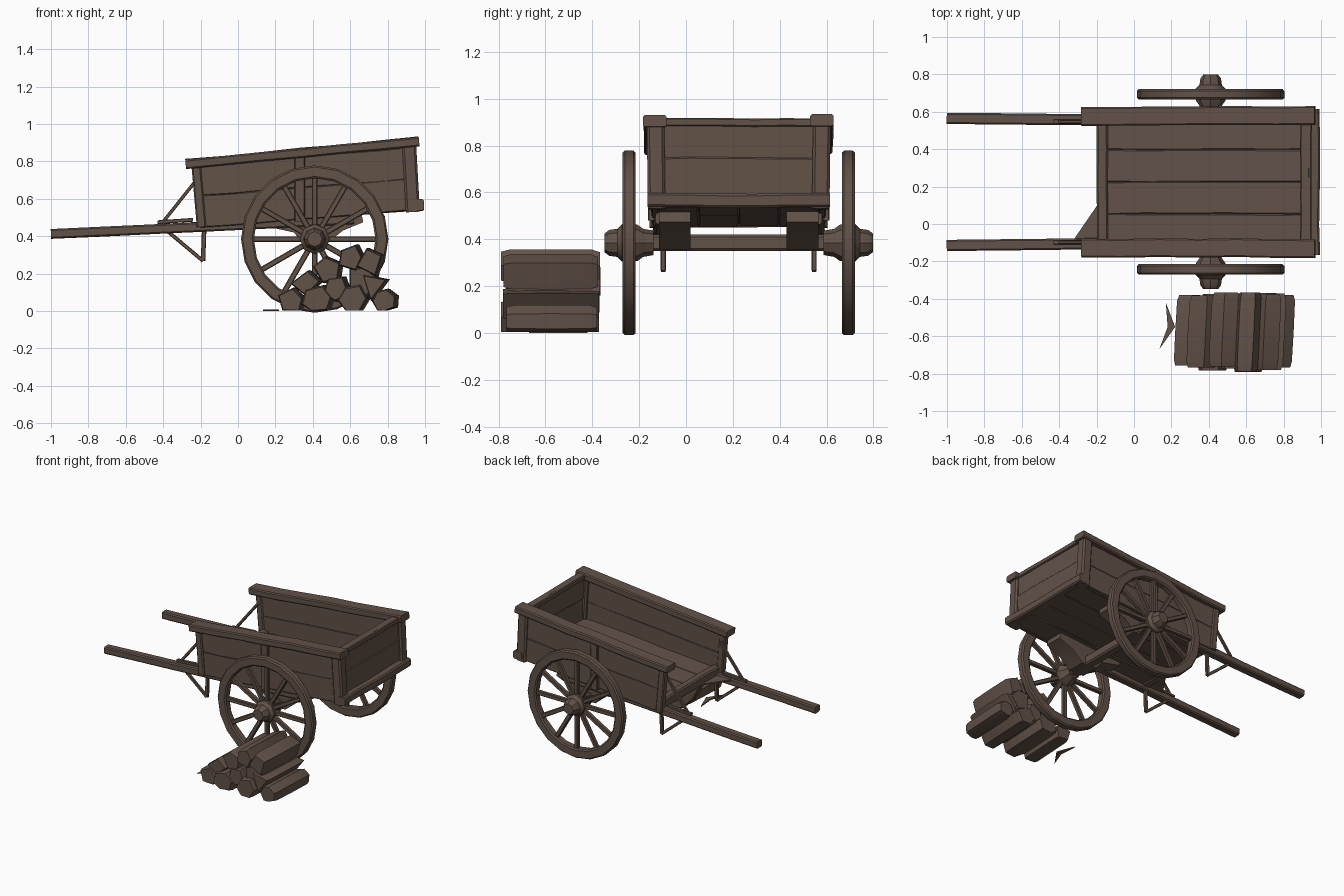
import bpy, bmesh, math, random
from mathutils import Vector

random.seed(4)
cube = bpy.data.objects.get("Cube")
if cube:
    bpy.data.objects.remove(cube, do_unlink=True)

wood = bpy.data.materials.new("weathered brown wood")
wood.use_nodes = True
BROWN = (0.122, 0.084, 0.064, 1)
wood.diffuse_color = BROWN
bsdf = next(n for n in wood.node_tree.nodes if n.type == 'BSDF_PRINCIPLED')
bsdf.inputs["Base Color"].default_value = BROWN
bsdf.inputs["Roughness"].default_value = 0.9
parts = []


def finish(name, bm):
    bmesh.ops.recalc_face_normals(bm, faces=bm.faces)
    mesh = bpy.data.meshes.new(name)
    bm.to_mesh(mesh)
    bm.free()
    mesh.materials.append(wood)
    obj = bpy.data.objects.new(name, mesh)
    bpy.context.collection.objects.link(obj)
    parts.append(obj)
    return obj


def skin(bm, rings, closed=False):
    """Joins rings of points into a tube, capped unless closed."""
    loops = [[bm.verts.new(p) for p in ring] for ring in rings]
    n = len(loops[0])
    pairs = list(zip(loops, loops[1:])) + ([(loops[-1], loops[0])] if closed else [])
    for a, b in pairs:
        for i in range(n):
            j = (i + 1) % n
            bm.faces.new((a[i], a[j], b[j], b[i]))
    if not closed:
        bm.faces.new(loops[0])
        bm.faces.new(loops[-1])


def beam(name, a, b, width, height, wobble=0.0, segs=1, taper=1.0, bm=None):
    """Chamfered timber from a to b, slightly uneven along its length."""
    own = bm is None
    bm = bm or bmesh.new()
    a, b = Vector(a), Vector(b)
    d = (b - a).normalized()
    up = Vector((1, 0, 0)) if abs(d.z) > 0.95 else Vector((0, 0, 1))
    side = up.cross(d).normalized()
    up = d.cross(side)
    rings = []
    for s in range(segs + 1):
        t = s / segs
        k = 1 + (taper - 1) * t
        w, h = width * k / 2, height * k / 2
        c = min(w, h) * 0.3
        shape = [(w, h - c), (w - c, h), (c - w, h), (-w, h - c),
                 (-w, c - h), (c - w, -h), (w - c, -h), (w, c - h)]
        mid = a.lerp(b, t)
        du, dv = (random.uniform(-wobble, wobble) for _ in range(2))
        rings.append([mid + side * (u + du) + up * (v + dv) for u, v in shape])
    skin(bm, rings)
    return finish(name, bm) if own else None


def prism(name, outline, y0, y1):
    """Outline in x and z, extruded along y."""
    bm = bmesh.new()
    skin(bm, [[(x, y, z) for x, z in outline] for y in (y0, y1)])
    return finish(name, bm)


def lathe(name, centre, profile, sides, closed=False):
    """Turned part around the y axis; profile is (radius, y offset)."""
    bm = bmesh.new()
    cx, cy, cz = centre
    rings = [[(cx + r * math.cos(2 * math.pi * i / sides), cy + dy,
               cz + r * math.sin(2 * math.pi * i / sides)) for i in range(sides)]
             for r, dy in profile]
    skin(bm, rings, closed)
    return finish(name, bm)


MID = 0.225          # centre line of the cart
AXLE_X, AXLE_Z = 0.41, 0.385


def bed_z(x):
    return 0.46 + 0.073 * x


def rail_z(x):
    return 0.814 + 0.097 * x


# Wheels, hubs and everything that is mirrored across the cart
for tag, s in (("right", -1), ("left", 1)):
    def y(offset):
        return MID + s * offset

    wheel = (AXLE_X, y(0.468), AXLE_Z)
    lathe(tag + "_wheel_rim", wheel,
          [(0.325, -0.02), (0.335, -0.028), (0.385, -0.028), (0.394, -0.018),
           (0.394, 0.018), (0.385, 0.028), (0.335, 0.028), (0.325, 0.02)], 20, True)
    lathe(tag + "_hub", wheel,
          [(0.052, -s * 0.105), (0.06, -s * 0.06), (0.078, -s * 0.035), (0.08, s * 0.03),
           (0.06, s * 0.05), (0.055, s * 0.085), (0.04, s * 0.105)], 8)
    bm = bmesh.new()
    for i in range(12):
        ang = 2 * math.pi * i / 12
        c, n = math.cos(ang), math.sin(ang)
        beam("", (AXLE_X + c * 0.06, wheel[1], AXLE_Z + n * 0.06),
             (AXLE_X + c * 0.335, wheel[1], AXLE_Z + n * 0.335), 0.03, 0.03, bm=bm)
    finish(tag + "_spokes", bm)

    # Long pulling shaft and the block that carries the axle
    beam(tag + "_shaft", (-1, y(0.338), 0.412), (0.62, y(0.325), 0.49), 0.06, 0.052, 0.002, 6)
    prism(tag + "_axle_block", [(0.14, 0.49), (0.14, 0.455), (0.3, 0.42), (0.35, 0.355),
                                (0.47, 0.355), (0.56, 0.43), (0.67, 0.475), (0.66, 0.52)],
          y(0.205), y(0.34))

    # Side boards, rail and posts
    for row, h in (("lower", 0.087), ("upper", 0.255)):
        beam(f"{tag}_{row}_side_board", (-0.21, y(0.352), bed_z(-0.21) + h),
             (0.95, y(0.357), bed_z(0.95) + h + 0.008), 0.032, 0.172, 0.003, 7)
    beam(tag + "_top_rail", (-0.28, y(0.352), rail_z(-0.28)), (0.968, y(0.355), rail_z(0.968)),
         0.1, 0.05, 0.003, 6)
    beam(tag + "_front_post", (-0.195, y(0.355), 0.45), (-0.225, y(0.355), 0.79), 0.05, 0.05)
    beam(tag + "_rear_post", (0.935, y(0.35), 0.53), (0.915, y(0.355), 0.89), 0.075, 0.075)
    beam(tag + "_middle_post", (0.33, y(0.372), 0.48), (0.33, y(0.375), 0.83), 0.03, 0.055)

    # Prop leg and braces below and above the shaft
    leg = y(0.322)
    foot = (-0.187, leg, 0.268)
    beam(tag + "_prop_leg", (-0.18, leg, 0.46), foot, 0.022, 0.024)
    beam(tag + "_prop_brace", (-0.41, leg, 0.455), foot, 0.02, 0.02)
    beam(tag + "_upper_brace", (-0.41, leg, 0.465), (-0.215, leg, 0.71), 0.02, 0.018)
    beam(tag + "_brace_cleat", (-0.43, leg, 0.475), (-0.24, leg, 0.488), 0.025, 0.02)

# Bed floor planks
for i in range(4):
    yy = MID + (i - 1.5) * 0.172
    beam(f"floor_plank_{i + 1}", (-0.18, yy, bed_z(-0.18) + 0.03),
         (0.95, yy, bed_z(0.95) + 0.03), 0.176, 0.045, 0.003, 5)

# End pieces across the bed
beam("front_sill", (-0.17, MID - 0.35, 0.485), (-0.17, MID + 0.35, 0.485), 0.06, 0.07, 0.003, 4)
beam("rear_sill", (0.958, MID - 0.39, 0.566), (0.958, MID + 0.39, 0.566), 0.07, 0.06, 0.003, 5)
for row, x, z in (("lower", 0.928, 0.66), ("upper", 0.92, 0.825)):
    beam(f"tailgate_{row}_board", (x, MID - 0.35, z), (x, MID + 0.35, z), 0.035, 0.178, 0.003, 5)
beam("tailgate_cap", (0.92, MID - 0.34, 0.9), (0.92, MID + 0.34, 0.9), 0.06, 0.035, 0.003, 5)
beam("axle", (AXLE_X, MID - 0.4, AXLE_Z), (AXLE_X, MID + 0.4, AXLE_Z), 0.07, 0.07)

# Broken corner board beside the right shaft
bm = bmesh.new()
skin(bm, [[(-0.32, -0.08, z), (-0.19, -0.08, z), (-0.19, 0.11, z)] for z in (0.455, 0.465)])
finish("broken_corner_board", bm)


# Split firewood stacked beside the right wheel: x, z, radius, sides, turn
def log(index, x, z, r, sides, turn):
    front, back = random.uniform(-0.795, -0.75), random.uniform(-0.39, -0.36)
    shape = [(turn + 2 * math.pi * (i + random.uniform(-0.12, 0.12)) / sides,
              r * random.uniform(0.9, 1.1)) for i in range(sides)]
    bm = bmesh.new()
    rings = []
    for t, k in ((0, 0.88), (0.08, 1), (0.5, 1.02), (0.92, 1), (1, 0.85)):
        yy = front + (back - front) * t
        rings.append([(x + k * q * math.cos(a) + 0.02 * (t - 0.5), yy,
                       max(0.004, z + k * q * math.sin(a))) for a, q in shape])
    skin(bm, rings)
    finish(f"firewood_log_{index}", bm)


STACK = [(0.29, 0.05, 0.07, 5, 0.3), (0.43, 0.06, 0.08, 6, 0.2), (0.62, 0.06, 0.085, 6, 0.0),
         (0.79, 0.05, 0.065, 7, 0.4), (0.37, 0.15, 0.075, 4, 1.5), (0.53, 0.12, 0.075, 5, 0.9),
         (0.49, 0.225, 0.075, 5, 0.5), (0.67, 0.16, 0.09, 5, 1.2), (0.73, 0.14, 0.08, 3, 0.5),
         (0.61, 0.285, 0.07, 5, 1.3), (0.72, 0.26, 0.075, 4, 0.4)]
for i, spec in enumerate(STACK):
    log(i + 1, *spec)

# Thin splinter lying on the ground
bm = bmesh.new()
skin(bm, [[(0.17, -0.42, z), (0.22, -0.55, z), (0.135, -0.67, z), (0.18, -0.55, z)]
          for z in (0.0, 0.009)])
finish("ground_splinter", bm)

# Smooth shading with crisp edges
bpy.ops.object.select_all(action='DESELECT')
for obj in parts:
    obj.select_set(True)
bpy.context.view_layer.objects.active = parts[0]
bpy.ops.object.shade_smooth_by_angle(angle=math.radians(35))
